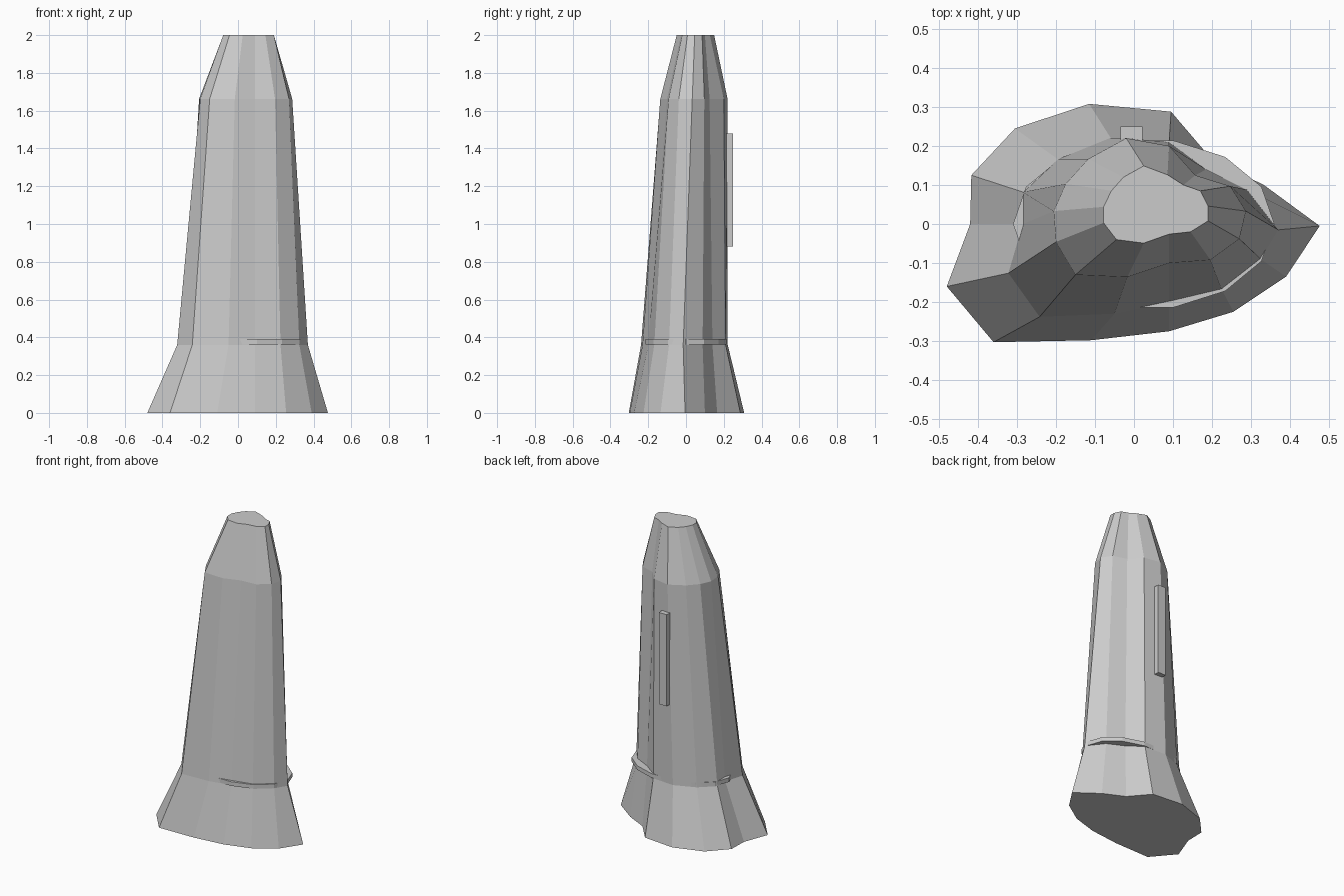
import bpy, bmesh
from math import cos, sin, pi


def loft(name, rings):
    """Skin a stack of equal-count outlines given as (z, [(x, y), ...])."""
    bm = bmesh.new()
    loops = [[bm.verts.new((x, y, z)) for x, y in pts] for z, pts in rings]
    n = len(loops[0])
    for low, high in zip(loops, loops[1:]):
        for i in range(n):
            j = (i + 1) % n
            bm.faces.new((low[i], low[j], high[j], high[i]))
    bm.faces.new(loops[0][::-1])
    bm.faces.new(loops[-1])
    bmesh.ops.recalc_face_normals(bm, faces=bm.faces)
    me = bpy.data.meshes.new(name)
    bm.to_mesh(me)
    bm.free()
    ob = bpy.data.objects.new(name, me)
    bpy.context.collection.objects.link(ob)
    return ob


# Irregular 14-sided outlines, counter-clockwise from the front left corner
foot = [(-.36, -.303), (-.11, -.298), (.09, -.275), (.255, -.225), (.39, -.135),
        (.476, -.005), (.333, .10), (.20, .165), (.095, .288), (-.115, .308),
        (-.305, .245), (-.417, .125), (-.42, 0), (-.48, -.16)]
waist = [(-.242, -.238), (-.05, -.23), (.09, -.20), (.225, -.168), (.325, -.09),
         (.37, -.015), (.29, .088), (.185, .14), (.09, .21), (-.06, .221),
         (-.195, .166), (-.285, .082), (-.285, 0), (-.322, -.126)]
shoulder = [(-.15, -.13), (-.017, -.136), (.09, -.10), (.196, -.092), (.27, -.038),
            (.287, .033), (.247, .097), (.157, .125), (.09, .20), (-.02, .22),
            (-.117, .167), (-.175, .103), (-.206, .033), (-.20, -.046)]
crown = [(-.045, -.04), (.025, -.049), (.09, -.026), (.145, -.02), (.19, .008),
         (.19, .046), (.17, .085), (.127, .10), (.086, .126), (.025, .149),
         (-.027, .12), (-.058, .085), (-.078, .044), (-.078, .003)]

# Flared foot, tapering shaft and narrowed top
loft("stone_shaft", [(0, foot), (.36, waist), (1.662, shoulder), (2, crown)])

# Thin oval band embedded at the waist
oval = [(.025 + .335 * cos(2 * pi * i / 14), .22 * sin(2 * pi * i / 14)) for i in range(14)]
loft("waist_band", [(.363, oval), (.39, oval)])

# Upright strip on the back
strip = [(-.035, .19), (.022, .19), (.022, .25), (-.035, .25)]
loft("back_strip", [(.88, strip), (1.48, strip)])
